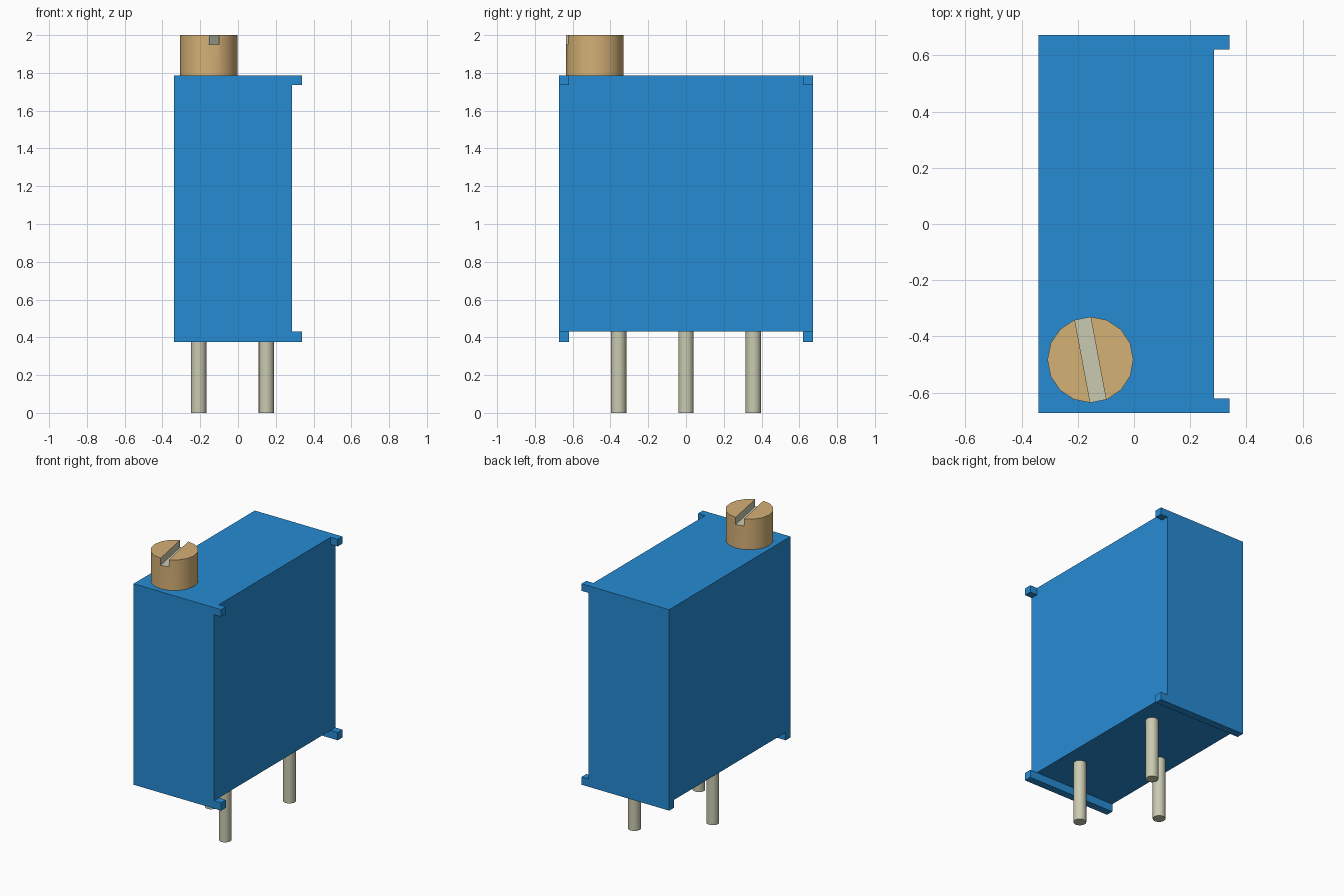
import bpy, bmesh, math
from mathutils import Vector

cube = bpy.data.objects.get("Cube")
if cube:
    bpy.data.objects.remove(cube, do_unlink=True)


def material(name, rgb):
    # sRGB 0-255 to linear
    lin = [((c / 255 + 0.055) / 1.055) ** 2.4 for c in rgb] + [1.0]
    m = bpy.data.materials.new(name)
    m.use_nodes = True
    m.diffuse_color = lin
    bsdf = next(n for n in m.node_tree.nodes if n.type == 'BSDF_PRINCIPLED')
    bsdf.inputs["Base Color"].default_value = lin
    return m


BLUE = material("blue plastic", (38, 139, 212))
BRASS = material("brass", (213, 177, 118))
METAL = material("pale metal", (202, 203, 177))


def finish(bm, name, *mats):
    bmesh.ops.recalc_face_normals(bm, faces=bm.faces)
    me = bpy.data.meshes.new(name)
    bm.to_mesh(me)
    bm.free()
    ob = bpy.data.objects.new(name, me)
    bpy.context.collection.objects.link(ob)
    for m in mats:
        me.materials.append(m)
    return ob


def extrude_profile(name, points, offset, mat):
    """Fill a closed outline and extrude it along the offset."""
    bm = bmesh.new()
    face = bm.faces.new([bm.verts.new(p) for p in points])
    ext = bmesh.ops.extrude_face_region(bm, geom=[face])
    verts = [g for g in ext["geom"] if isinstance(g, bmesh.types.BMVert)]
    bmesh.ops.translate(bm, verts=verts, vec=offset)
    return finish(bm, name, mat)


def cylinder(name, x, y, z0, z1, r, sides, *mats):
    ring = [(x + r * math.cos(2 * math.pi * i / sides),
             y + r * math.sin(2 * math.pi * i / sides), z0) for i in range(sides)]
    ob = extrude_profile(name, ring, (0, 0, z1 - z0), mats[0])
    for m in mats[1:]:
        ob.data.materials.append(m)
    return ob


def activate(ob):
    bpy.ops.object.select_all(action='DESELECT')
    ob.select_set(True)
    bpy.context.view_layer.objects.active = ob


def boolean(ob, tool, op):
    activate(ob)
    mod = ob.modifiers.new("bool", 'BOOLEAN')
    mod.operation, mod.object, mod.solver = op, tool, 'EXACT'
    bpy.ops.object.modifier_apply(modifier=mod.name)
    bpy.data.objects.remove(tool, do_unlink=True)


# Case: central block joined to two end walls with corner feet and lips
L, R, LIP = -0.34, 0.285, 0.34
BASE, FLOOR, TOP = 0.375, 0.43, 1.785
END, T = 0.672, 0.052
block = [(L, FLOOR), (R, FLOOR), (R, TOP), (L, TOP)]
wall = [(L, BASE), (LIP, BASE), (LIP, FLOOR), (R, FLOOR),
        (R, TOP - 0.05), (LIP, TOP - 0.05), (LIP, TOP), (L, TOP)]
case = extrude_profile("case", [(x, -END + T, z) for x, z in block],
                       (0, 2 * (END - T), 0), BLUE)
for s in (-1, 1):
    end = extrude_profile("end_wall", [(x, s * END, z) for x, z in wall],
                          (0, -s * T, 0), BLUE)
    boolean(case, end, 'UNION')
# Clean away the seams between coplanar faces
bm = bmesh.new()
bm.from_mesh(case.data)
bmesh.ops.remove_doubles(bm, verts=bm.verts, dist=1e-5)
bmesh.ops.dissolve_limit(bm, angle_limit=0.01, verts=bm.verts, edges=bm.edges)
bm.to_mesh(case.data)
bm.free()

# Adjustment screw with a slightly turned slot
SX, SY, SR = -0.155, -0.483, 0.153
HALF, SLOT_Z, TURN = 0.0285, 1.95, math.radians(10.6)
across = Vector((math.cos(TURN), math.sin(TURN), 0))
along = Vector((-math.sin(TURN), math.cos(TURN), 0))
centre = Vector((SX, SY, SLOT_Z))
screw = cylinder("adjustment_screw", SX, SY, TOP, 2.0, SR, 16, BRASS, METAL)
slot = [centre + across * HALF * a + along * 0.3 * b
        for a, b in ((-1, -1), (1, -1), (1, 1), (-1, 1))]
cutter = extrude_profile("slot_cutter", slot, (0, 0, 0.2), METAL)
cutter.hide_render = True
boolean(screw, cutter, 'DIFFERENCE')
# Slot floor and walls are bare metal
for f in screw.data.polygons:
    d = f.center - centre
    in_slot = abs(d.dot(across)) < HALF + 0.002 and d.z > -0.002
    f.material_index = 1 if in_slot else 0

# Three staggered pins
pins = [cylinder(name, x, y, 0, FLOOR, 0.041, 16, METAL)
        for name, x, y in (("front_pin", 0.15, -0.357),
                           ("middle_pin", -0.208, 0.0),
                           ("back_pin", 0.15, 0.357))]

for ob in [screw] + pins:
    activate(ob)
    bpy.ops.object.shade_smooth_by_angle(angle=math.radians(35))
